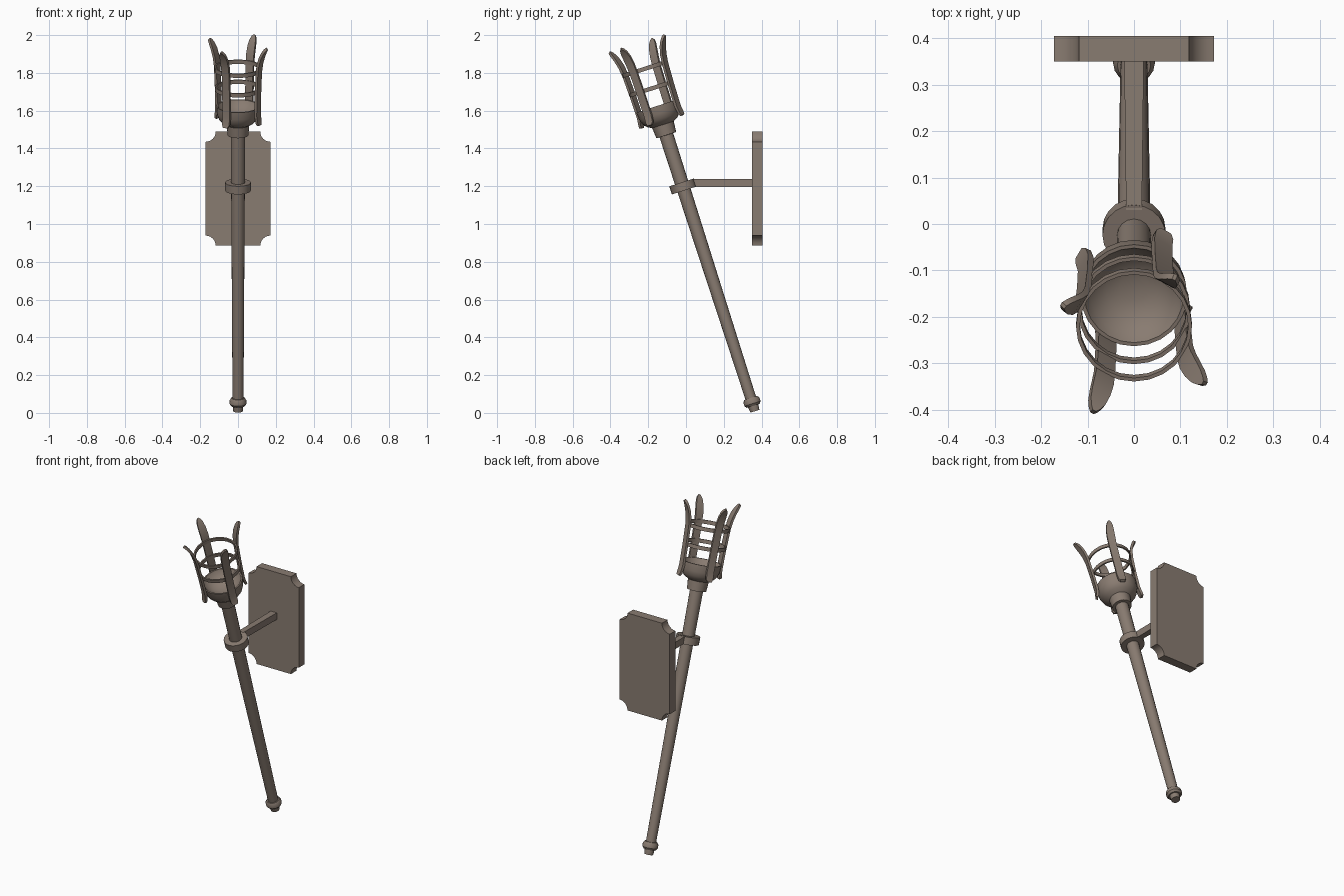
import bpy, bmesh, math
from mathutils import Matrix, Vector

if "Cube" in bpy.data.objects:
    bpy.data.objects.remove(bpy.data.objects["Cube"])

mat = bpy.data.materials.new("weathered brown metal")
mat.diffuse_color = (0.25, 0.2, 0.165, 1)
mat.use_nodes = True
mat.node_tree.nodes["Principled BSDF"].inputs["Base Color"].default_value = mat.diffuse_color

# Torch frame: origin at the foot of the handle, local z runs up the leaning axis
TORCH = Matrix.Translation((0, 0.365, 0.009)) @ Matrix.Rotation(math.radians(17.8), 4, 'X')


def finish(name, bm, matrix=None, smooth=True):
    bmesh.ops.recalc_face_normals(bm, faces=bm.faces)
    me = bpy.data.meshes.new(name)
    bm.to_mesh(me)
    bm.free()
    me.materials.append(mat)
    ob = bpy.data.objects.new(name, me)
    bpy.context.collection.objects.link(ob)
    if matrix is not None:
        ob.matrix_world = matrix
    if smooth:
        bpy.ops.object.select_all(action='DESELECT')
        ob.select_set(True)
        bpy.context.view_layer.objects.active = ob
        bpy.ops.object.shade_smooth_by_angle(angle=math.radians(35))
    return ob


def lathe(name, profile, sides=20, closed=False):
    """Spin (radius, height) points about the torch axis."""
    bm = bmesh.new()
    vs = [bm.verts.new((r, 0, h)) for r, h in profile]
    pairs = list(zip(vs, vs[1:])) + ([(vs[-1], vs[0])] if closed else [])
    edges = [bm.edges.new(p) for p in pairs]
    bmesh.ops.spin(bm, geom=vs + edges, cent=(0, 0, 0), axis=(0, 0, 1),
                   angle=2 * math.pi, steps=sides, use_duplicate=False)
    bmesh.ops.remove_doubles(bm, verts=bm.verts, dist=1e-5)
    return finish(name, bm, TORCH)


def band(name, r_in, r_out, low, high, sides=20):
    return lathe(name, [(r_in, low), (r_out, low), (r_out, high), (r_in, high)], sides, True)


# Handle with a small foot and a rounded collar
lathe("handle", [(0, 0), (0.025, 0), (0.029, 0.035), (0.029, 0.06),
                 (0.038, 1.545), (0, 1.545)], 16)
lathe("foot_collar", [(0, 0.03), (0.036, 0.03), (0.045, 0.042), (0.045, 0.06),
                      (0.036, 0.074), (0, 0.074)], 16)

# Fuel cup with a neck and a dished top
lathe("cup", [(0, 1.533), (0.055, 1.535), (0.06, 1.593), (0.085, 1.607), (0.102, 1.627),
              (0.112, 1.655), (0.115, 1.697), (0.107, 1.697), (0.095, 1.675),
              (0.06, 1.65), (0.03, 1.642), (0, 1.64)], 24)

# Cage hoops and the holder ring
band("lower_hoop", 0.113, 0.121, 1.783, 1.805, 24)
band("upper_hoop", 0.117, 0.125, 1.893, 1.915, 24)
band("holder_ring", 0.034, 0.068, 1.227, 1.272, 20)

# Four cage prongs: (height, radius to the middle, half width)
PRONG = [(1.61, 0.131, 0.013), (1.625, 0.126, 0.021), (1.665, 0.12, 0.022),
         (1.78, 0.122, 0.022), (1.90, 0.127, 0.022), (1.95, 0.134, 0.023),
         (1.99, 0.146, 0.022), (2.02, 0.16, 0.018), (2.036, 0.17, 0.011),
         (2.043, 0.176, 0.004)]
HALF_THICK = 0.007
for i in range(4):
    bm = bmesh.new()
    loops = []
    for k, (h, r, w) in enumerate(PRONG):
        a, b = PRONG[max(k - 1, 0)], PRONG[min(k + 1, len(PRONG) - 1)]
        n = Vector((b[0] - a[0], 0, a[1] - b[1])).normalized() * HALF_THICK
        c = Vector((r, 0, h))
        loops.append([bm.verts.new(c + n * s + Vector((0, w * t, 0)))
                      for s, t in ((1, 1), (1, -1), (-1, -1), (-1, 1))])
    for lo, hi in zip(loops, loops[1:]):
        for j in range(4):
            bm.faces.new((lo[j], lo[(j + 1) % 4], hi[(j + 1) % 4], hi[j]))
    bm.faces.new(loops[0])
    bm.faces.new(loops[-1])
    finish(f"prong_{i + 1}", bm,
           TORCH @ Matrix.Rotation(math.radians(60 + 90 * i), 4, 'Z'))

# Bracket arm, slightly wider at the wall
bm = bmesh.new()
bmesh.ops.create_cube(bm, size=1)
for v in bm.verts:
    wall = v.co.y > 0
    v.co = Vector((math.copysign(0.021 if wall else 0.017, v.co.x),
                   0.355 if wall else 0.03, 1.218 + v.co.z * 0.042))
finish("bracket_arm", bm, smooth=False)

# Wall plate with scooped corners
bm = bmesh.new()
HW, HH, R = 0.172, 0.302, 0.054
outline = []
for sx, sz, start in ((1, 1, 270), (-1, 1, 0), (-1, -1, 90), (1, -1, 180)):
    for k in range(7):
        t = math.radians(start - 15 * k)
        outline.append((sx * HW + R * math.cos(t), sz * HH + R * math.sin(t)))
face = bm.faces.new([bm.verts.new((x, 0.35, 1.187 + z)) for x, z in outline])
ext = bmesh.ops.extrude_face_region(bm, geom=[face])
bmesh.ops.translate(bm, vec=(0, 0.055, 0),
                    verts=[g for g in ext["geom"] if isinstance(g, bmesh.types.BMVert)])
finish("wall_plate", bm)
